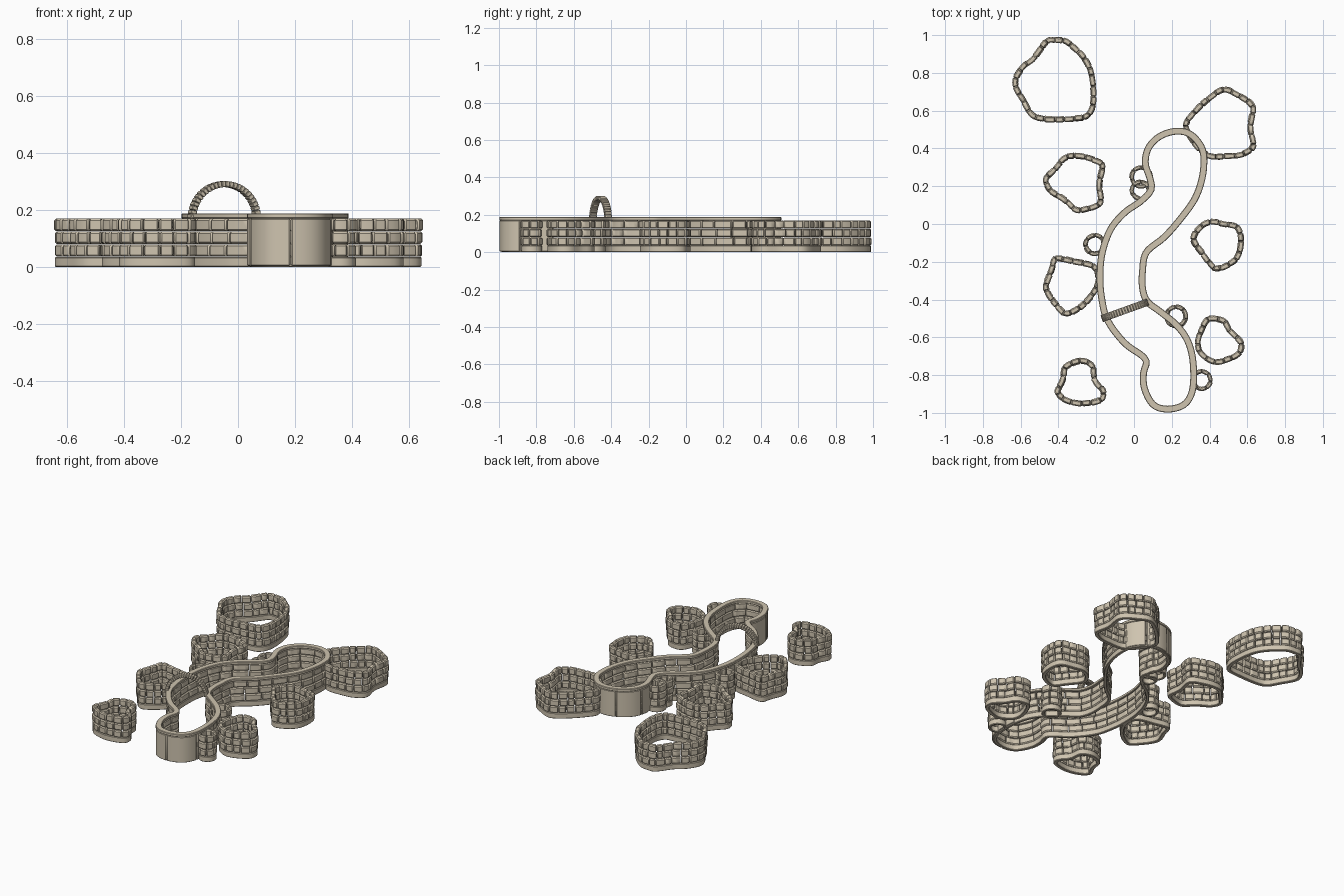
import bpy, bmesh, math, random
from mathutils import Vector, Matrix

if "Cube" in bpy.data.objects:
    bpy.data.objects.remove(bpy.data.objects["Cube"])

random.seed(4)
stone = bpy.data.materials.new("sandstone")
stone.diffuse_color = (0.62, 0.55, 0.43, 1)
stone.use_nodes = True
stone.node_tree.nodes["Principled BSDF"].inputs["Base Color"].default_value = stone.diffuse_color


class Path:
    """Closed smooth outline (clockwise), addressed by arc length and outward offset."""
    def __init__(self, pts, steps=10):
        P = [Vector(p) for p in pts]
        n = len(P)
        self.p = []
        for i in range(n):
            a, b, c, d = P[i - 1], P[i], P[(i + 1) % n], P[(i + 2) % n]
            for k in range(steps):
                t = k / steps
                self.p.append(0.5 * (2 * b + (c - a) * t + (2 * a - 5 * b + 4 * c - d) * t * t
                                     + (3 * b - a - 3 * c + d) * t ** 3))
        self.s = [0]
        for i, q in enumerate(self.p):
            self.s.append(self.s[-1] + (self.p[(i + 1) % len(self.p)] - q).length)
        self.length = self.s[-1]

    def point(self, s):
        s %= self.length
        lo, hi = 0, len(self.p)
        while hi - lo > 1:
            m = (lo + hi) // 2
            lo, hi = (m, hi) if self.s[m] <= s else (lo, m)
        t = (s - self.s[lo]) / max(self.s[lo + 1] - self.s[lo], 1e-9)
        return self.p[lo].lerp(self.p[(lo + 1) % len(self.p)], t)

    def at(self, s, off):
        t = (self.point(s + .008) - self.point(s - .008)).normalized()
        return self.point(s) + Vector((-t.y, t.x)) * off


def block(bm, path, s0, s1, o0, o1, z0, z1, closed=False, r=.006):
    """Rounded stone following the path; closed makes a continuous band."""
    n = max(2, round((s1 - s0) / .022))
    e = 0 if closed else min(.005, (s1 - s0) * .2)
    stations = [(s0 + e + (s1 - s0 - 2 * e) * i / n, 0) for i in range(n + (not closed))]
    if not closed:
        stations = [(s0, r * .7)] + stations + [(s1, r * .7)]
    rings = []
    for s, q in stations:
        a, b, c, d = o0 + q, o1 - q, z0 + q, z1 - q
        k = min(r, (b - a) * .3, (d - c) * .3)
        prof = [(a + k, c), (b - k, c), (b, c + k), (b, d - k),
                (b - k, d), (a + k, d), (a, d - k), (a, c + k)]
        rings.append([bm.verts.new((*path.at(s, o), z)) for o, z in prof])
    m = len(rings)
    for i in range(m if closed else m - 1):
        A, B = rings[i], rings[(i + 1) % m]
        for j in range(8):
            bm.faces.new((A[j], A[(j + 1) % 8], B[(j + 1) % 8], B[j]))
    if not closed:
        bm.faces.new(rings[0])
        bm.faces.new(rings[-1][::-1])


def finish(bm, name):
    bmesh.ops.recalc_face_normals(bm, faces=bm.faces[:])
    me = bpy.data.meshes.new(name)
    bm.to_mesh(me)
    bm.free()
    ob = bpy.data.objects.new(name, me)
    bpy.context.collection.objects.link(ob)
    me.materials.append(stone)
    bpy.context.view_layer.objects.active = ob
    bpy.ops.object.select_all(action='DESELECT')
    ob.select_set(True)
    bpy.ops.object.shade_smooth_by_angle(angle=math.radians(40))


def wall(name, path, size, o0, o1, zs):
    """Plain footing with courses of uneven stones above."""
    bm = bmesh.new()
    block(bm, path, 0, path.length, o0 + .003, o1 - .003, 0, zs[0], True, .003)
    n = max(5, round(path.length / size))
    w = path.length / n
    for z0, z1 in zip(zs, zs[1:]):
        cuts = [w * (i + random.uniform(-.15, .15)) for i in range(n)]
        cuts.append(cuts[0] + path.length)
        for a, b in zip(cuts, cuts[1:]):
            j = random.uniform(-.003, .003)
            block(bm, path, a + .0015, b - .0015, o0 + j, o1 + j, z0 + .001, z1 - .001)
    finish(bm, name)


COURSES = [.035, .08, .125, .17]

# large planting rings, outer outlines
beds = {
    "back_left_ring": [(-.42, .99), (-.34, .97), (-.23, .85), (-.2, .67), (-.23, .57), (-.31, .545),
                       (-.52, .55), (-.6, .65), (-.645, .75), (-.6, .84), (-.54, .89), (-.47, .98)],
    "back_right_ring": [(.47, .725), (.55, .7), (.64, .63), (.63, .51), (.645, .41), (.59, .36),
                        (.51, .345), (.39, .35), (.31, .42), (.26, .52), (.3, .59), (.38, .67)],
    "mid_left_ring": [(-.31, .375), (-.23, .36), (-.155, .32), (-.17, .21), (-.165, .11), (-.23, .07),
                      (-.31, .06), (-.38, .12), (-.455, .17), (-.48, .24), (-.43, .3), (-.375, .36)],
    "lower_left_ring": [(-.42, -.17), (-.31, -.185), (-.2, -.215), (-.175, -.31), (-.24, -.42),
                        (-.35, -.49), (-.42, -.44), (-.48, -.34), (-.45, -.24)],
    "front_left_ring": [(-.285, -.71), (-.21, -.74), (-.195, -.82), (-.15, -.88), (-.165, -.94),
                        (-.275, -.965), (-.375, -.94), (-.42, -.89), (-.39, -.82), (-.375, -.75)],
    "mid_right_ring": [(.4, .025), (.48, .015), (.56, -.01), (.58, -.1), (.545, -.2), (.43, -.25),
                       (.36, -.175), (.3, -.085), (.335, -.01)],
    "front_right_ring": [(.39, -.49), (.48, -.5), (.52, -.56), (.58, -.625), (.56, -.7), (.44, -.745),
                         (.35, -.7), (.325, -.635), (.345, -.555)],
}
for name, pts in beds.items():
    wall(name, Path(pts), .052, -.029, 0, COURSES)

# small rings beside the pond wall
for i, (x, y, r) in enumerate([(.037, .25, .062), (.035, .178, .056), (-.208, -.108, .06),
                               (.223, -.49, .062), (.358, -.825, .058)]):
    pts = [(x + r * math.sin(k * math.tau / 8), y + r * math.cos(k * math.tau / 8)) for k in range(8)]
    wall(f"small_ring_{i + 1}", Path(pts), .055, -.022, 0, COURSES)

# winding pond wall, centre line
pond = Path([(.21, .49), (.29, .48), (.35, .42), (.37, .35), (.36, .24), (.32, .13), (.24, .02),
             (.16, -.07), (.065, -.15), (.045, -.25), (.045, -.34), (.07, -.41), (.14, -.465),
             (.22, -.53), (.28, -.61), (.31, -.71), (.315, -.84), (.295, -.92), (.25, -.965),
             (.17, -.98), (.1, -.955), (.055, -.87), (.05, -.79), (.06, -.715), (-.05, -.63),
             (-.14, -.51), (-.17, -.4), (-.18, -.29), (-.17, -.16), (-.125, -.03), (-.05, .06),
             (.035, .12), (.09, .18), (.085, .24), (.06, .32), (.075, .4), (.13, .46)])
wall("pond_wall", pond, .085, -.014, .011, COURSES)

# flat coping on the pond wall
bm = bmesh.new()
block(bm, pond, 0, pond.length, -.018, .018, .17, .188, True, .003)
finish(bm, "pond_coping")

# tall smooth facing stones on the rounded ends
bm = bmesh.new()
for first, last, count in ((15, 23, 4), (33, 40, 4)):
    a = pond.s[first * 10]
    b = pond.s[last * 10] if last <= 37 else pond.length + pond.s[(last - 37) * 10]
    w = (b - a) / count
    for k in range(count):
        block(bm, pond, a + k * w + .001, a + (k + 1) * w - .001, .009, .017, .004, .169)
finish(bm, "pond_end_facing")

# arch of wedge stones over the pond
bm = bmesh.new()
N, R0, R1, half = 26, .110, .131, .019
for k in range(N):
    a0, a1 = (math.pi * (k + t) / N for t in (.04, .96))
    v = [bm.verts.new((r * math.cos(a), y, r * math.sin(a)))
         for y in (-half, half) for r, a in ((R0, a0), (R1, a0), (R1, a1), (R0, a1))]
    for f in ((0, 1, 2, 3), (4, 5, 6, 7), (0, 1, 5, 4), (1, 2, 6, 5), (2, 3, 7, 6), (3, 0, 4, 7)):
        bm.faces.new([v[i] for i in f])
bmesh.ops.recalc_face_normals(bm, faces=bm.faces[:])
bmesh.ops.bevel(bm, geom=bm.edges[:], offset=.002, segments=1, affect='EDGES')
bm.transform(Matrix.Translation((-.048, -.457, .17)) @ Matrix.Rotation(math.atan2(.09, .25), 4, 'Z'))
finish(bm, "arch_bridge")
